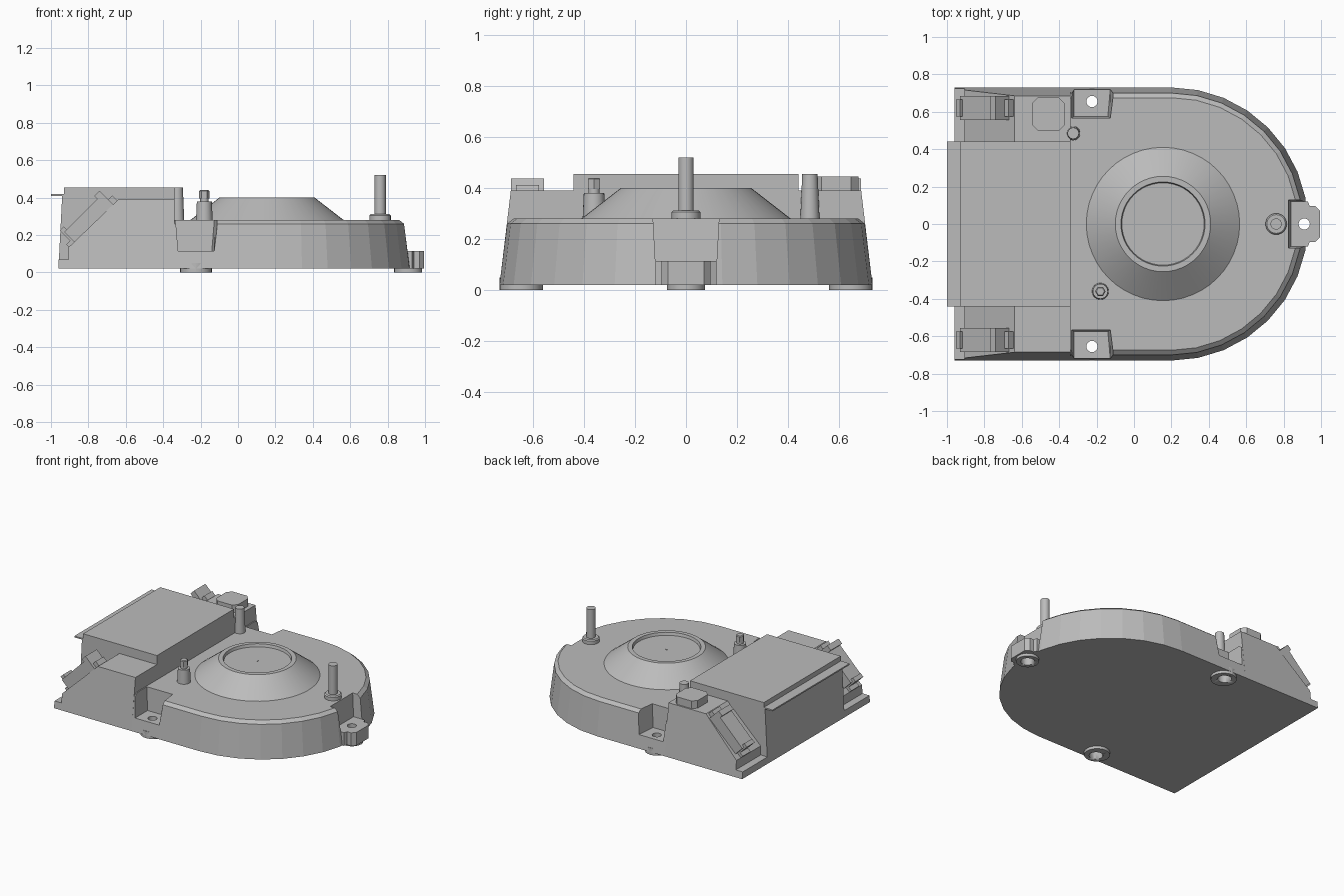
import bpy, bmesh, math
from mathutils import Matrix, Vector

old = bpy.data.objects.get("Cube")
if old:
    bpy.data.objects.remove(old)

grey = bpy.data.materials.new("light grey")
grey.use_nodes = True
TONE = (0.5, 0.5, 0.5, 1)
grey.diffuse_color = TONE
grey.node_tree.nodes["Principled BSDF"].inputs["Base Color"].default_value = TONE


def finish(name, bm, smooth=False):
    bmesh.ops.recalc_face_normals(bm, faces=bm.faces)
    mesh = bpy.data.meshes.new(name)
    bm.to_mesh(mesh)
    bm.free()
    mesh.materials.append(grey)
    ob = bpy.data.objects.new(name, mesh)
    bpy.context.scene.collection.objects.link(ob)
    if smooth:
        select(ob)
        bpy.ops.object.shade_smooth_by_angle(angle=math.radians(30))
    return ob


def select(ob):
    bpy.ops.object.select_all(action='DESELECT')
    ob.select_set(True)
    bpy.context.view_layer.objects.active = ob


def loft(name, rings, smooth=False):
    """Skin a stack of rings with equal point counts and cap both ends."""
    bm = bmesh.new()
    loops = [[bm.verts.new(p) for p in ring] for ring in rings]
    n = len(loops[0])
    for a, b in zip(loops, loops[1:]):
        for i in range(n):
            j = (i + 1) % n
            bm.faces.new((a[i], a[j], b[j], b[i]))
    bm.faces.new(loops[0])
    bm.faces.new(loops[-1])
    return finish(name, bm, smooth)


def turned(name, x, y, profile, sides=24, smooth=True):
    """Stack of circles given as (radius, height)."""
    angles = [2 * math.pi * i / sides for i in range(sides)]
    return loft(name, [[(x + r * math.cos(a), y + r * math.sin(a), z)
                        for a in angles] for r, z in profile], smooth)


def slab(name, outline, z0, z1):
    return loft(name, [[(x, y, z) for x, y in outline] for z in (z0, z1)])


def combine(ob, other, operation):
    """Apply a boolean and discard the helper."""
    other.hide_render = True
    mod = ob.modifiers.new("cut", 'BOOLEAN')
    mod.operation = operation
    mod.solver = 'EXACT'
    mod.object = other
    select(ob)
    bpy.ops.object.modifier_apply(modifier=mod.name)
    bpy.data.objects.remove(other)


# Round-ended housing with tapered wall and bevelled rim
def housing_ring(inset, z, steps=16):
    r = 0.73 - inset
    pts = [(-0.34, -r, z)]
    for i in range(steps + 1):
        a = math.pi * (i / steps - 0.5)
        pts.append((0.2 + r * math.cos(a), r * math.sin(a), z))
    return pts + [(-0.34, r, z)]


housing = loft("housing", [housing_ring(0, 0.02), housing_ring(0.03, 0.26),
                           housing_ring(0.055, 0.28)])

# Mounting ear and foot bosses
ear = [(0.8, 0.12), (0.93, 0.12), (0.94, 0.095), (0.97, 0.095), (0.995, 0.07)]
ear += [(x, -y) for x, y in reversed(ear)]
combine(housing, slab("ear", ear, 0.02, 0.15), 'UNION')
MOUNTS = [(-0.225, 0.655), (-0.225, -0.655), (0.91, 0)]
for x, y in MOUNTS:
    r = 0.075 if y == 0 else 0.085
    combine(housing, turned("boss", x, y * 0.985, [(r, 0), (r, 0.05)]), 'UNION')

# Mounting pockets
for s in (1, -1):
    floor = [(-0.32, 0.575), (-0.14, 0.575), (-0.12, 0.8), (-0.32, 0.8)]
    brim = [(-0.335, 0.565), (-0.125, 0.565), (-0.095, 0.8), (-0.335, 0.8)]
    combine(housing, loft("pocket", [[(x, s * y, 0.115) for x, y in floor],
                                     [(x, s * y, 0.3) for x, y in brim]]), 'DIFFERENCE')
combine(housing, loft("pocket", [
    [(x, y, z) for x, y in ((x0, -w), (1.1, -w), (1.1, w), (x0, w))]
    for x0, w, z in ((0.84, 0.12, 0.115), (0.825, 0.13, 0.3))]), 'DIFFERENCE')

# Screw holes, wider underneath
for x, y in MOUNTS:
    combine(housing, turned("hole", x, y, [(0.045, -0.02), (0.045, 0.07),
                                           (0.03, 0.07), (0.03, 0.2)]), 'DIFFERENCE')

# Central box with overhanging lip
box = [(-0.96, 0.02), (-0.94, 0.41), (-1, 0.41), (-1, 0.42), (-0.93, 0.42),
       (-0.93, 0.455), (-0.34, 0.455), (-0.34, 0.02)]
loft("central_box", [[(x, y, z) for x, z in box] for y in (-0.44, 0.44)])

# Sloped shoulders and their connectors
shoulder = [(-0.96, 0.02), (-0.96, 0.07), (-0.905, 0.07), (-0.905, 0.135),
            (-0.64, 0.39), (-0.34, 0.39), (-0.34, 0.02)]


def connector_part(name, side, s0, s1, h, y0, y1, cut=0.0):
    """Block on the slope: s along it, h out from it, upper corners cut."""
    along, out = Vector((1, 0, 1)).normalized(), Vector((-1, 0, 1)).normalized()
    base = Vector((-0.905, 0, 0.135))
    prof = [(s0, -0.01), (s0, h - cut), (s0 + cut, h), (s1 - cut, h), (s1, h - cut), (s1, -0.01)]
    if not cut:
        prof = [prof[0], prof[1], prof[3], prof[5]]
    loft(name, [[base + along * a + out * b + Vector((0, side * y, 0))
                 for a, b in prof] for y in (y0, y1)])


for side, word in ((1, "left"), (-1, "right")):
    loft(word + "_shoulder", [
        [(x, side * 0.44, z) for x, z in shoulder],
        [(x, side * (0.73 - (z - 0.02) * 0.12), z) for x, z in shoulder]])
    connector_part(word + "_connector", side, 0.04, 0.32, 0.075, 0.555, 0.685)
    connector_part(word + "_connector_lower_clip", side, 0.0, 0.04, 0.02, 0.575, 0.665)
    connector_part(word + "_connector_upper_clip", side, 0.32, 0.36, 0.03, 0.575, 0.665)
    connector_part(word + "_connector_lower_lug", side, 0.03, 0.06, 0.097, 0.575, 0.665)
    connector_part(word + "_connector_upper_lug", side, 0.29, 0.33, 0.097, 0.555, 0.685)

# Raised pad with chamfered corners
pad = [(-0.545, 0.53), (-0.515, 0.5), (-0.4, 0.5), (-0.37, 0.53),
       (-0.37, 0.645), (-0.4, 0.675), (-0.515, 0.675), (-0.545, 0.645)]
slab("raised_pad", pad, 0.38, 0.445)

# Dished dome
turned("dome", 0.155, 0, [(0.41, 0.275), (0.41, 0.28), (0.255, 0.4), (0.225, 0.4),
                          (0.22, 0.38)], 48)
turned("dome_centre_pin", 0.155, 0, [(0.006, 0.37), (0.006, 0.383)], 8)

# Standing pins
turned("tall_pin", 0.76, 0, [(0.057, 0.27), (0.057, 0.305), (0.05, 0.312),
                             (0.03, 0.312), (0.03, 0.52)])
turned("plain_post", -0.325, 0.485, [(0.038, 0.27), (0.03, 0.455)])
turned("screw_post", -0.18, -0.36, [(0.045, 0.27), (0.04, 0.38), (0.022, 0.38),
                                    (0.022, 0.4)])
turned("screw_head", -0.18, -0.36, [(0.028, 0.395), (0.028, 0.435), (0.022, 0.44)], 6, False)
